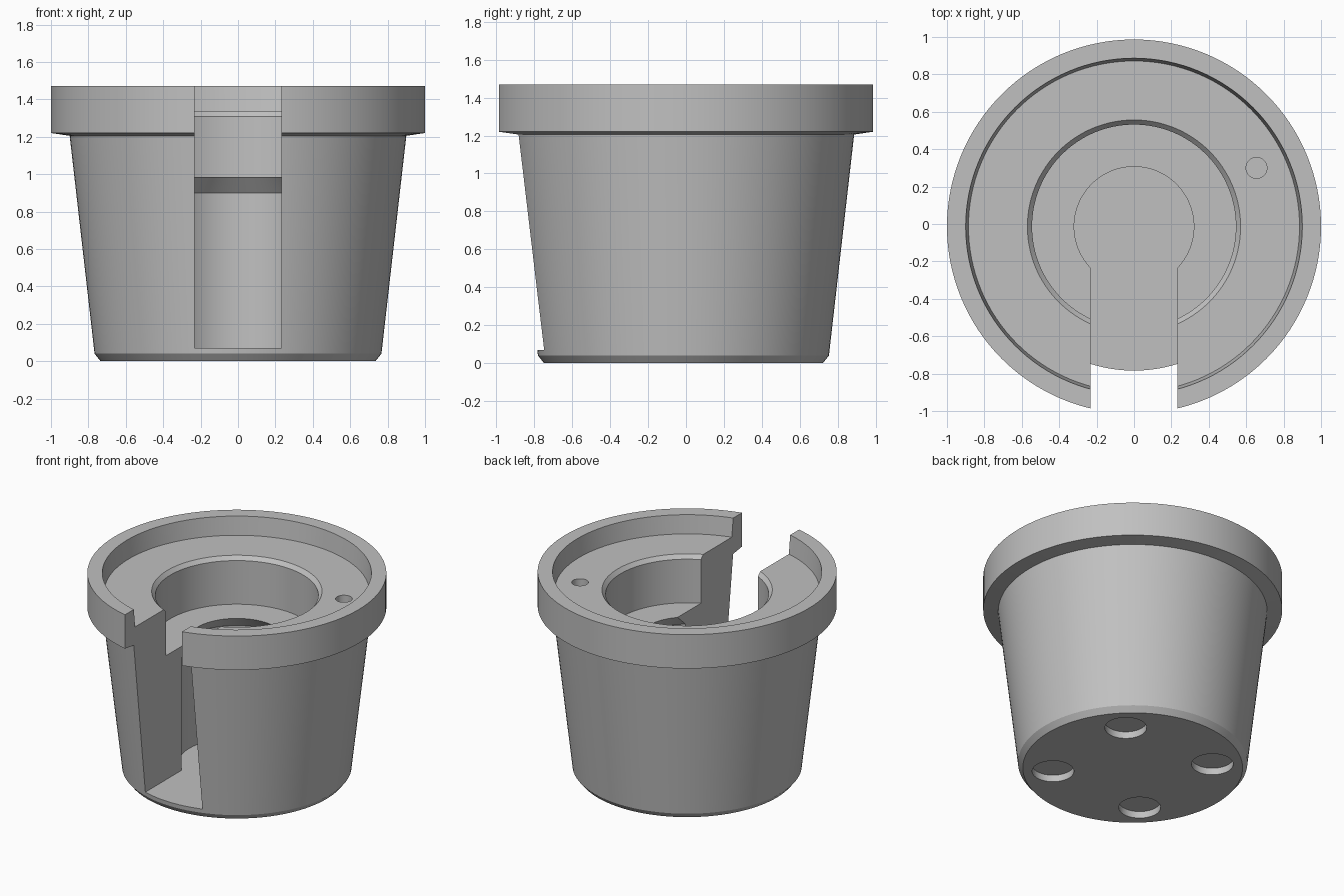
import bpy, bmesh, math
from mathutils import Matrix, Vector

cube = bpy.data.objects.get("Cube")
if cube:
    bpy.data.objects.remove(cube, do_unlink=True)

CENTRE_Y = -0.0135
SEGMENTS = 128

grey = bpy.data.materials.new("plain grey")
grey.use_nodes = True
grey.diffuse_color = (0.53, 0.53, 0.53, 1)
grey.node_tree.nodes["Principled BSDF"].inputs["Base Color"].default_value = grey.diffuse_color


def make_object(name, bm):
    bmesh.ops.recalc_face_normals(bm, faces=bm.faces)
    mesh = bpy.data.meshes.new(name)
    bm.to_mesh(mesh)
    bm.free()
    mesh.materials.append(grey)
    obj = bpy.data.objects.new(name, mesh)
    bpy.context.collection.objects.link(obj)
    return obj


def lathe(name, profile):
    """Revolve an (r, z) profile; its ends lie on the axis."""
    bm = bmesh.new()
    verts = [bm.verts.new((r, 0, z)) for r, z in profile]
    edges = [bm.edges.new(pair) for pair in zip(verts, verts[1:])]
    bmesh.ops.spin(bm, geom=verts + edges, cent=(0, 0, 0), axis=(0, 0, 1),
                   angle=math.tau, steps=SEGMENTS, use_duplicate=False)
    bmesh.ops.remove_doubles(bm, verts=bm.verts, dist=0.0001)
    bmesh.ops.translate(bm, verts=bm.verts, vec=(0, CENTRE_Y, 0))
    return make_object(name, bm)


def cylinder(name, x, y, radius, low, high):
    bm = bmesh.new()
    bmesh.ops.create_cone(bm, cap_ends=True, segments=48, radius1=radius, radius2=radius,
                          depth=high - low,
                          matrix=Matrix.Translation((x, y, (low + high) / 2)))
    return make_object(name, bm)


def box(name, low, high):
    low, high = Vector(low), Vector(high)
    bm = bmesh.new()
    bmesh.ops.create_cube(bm, size=1, matrix=Matrix.Translation((low + high) / 2)
                          @ Matrix.Diagonal((*(high - low), 1)))
    return make_object(name, bm)


def cut(target, cutter):
    cutter.hide_render = True
    mod = target.modifiers.new("cut", "BOOLEAN")
    mod.operation, mod.solver, mod.object = "DIFFERENCE", "EXACT", cutter
    bpy.context.view_layer.objects.active = target
    bpy.ops.object.modifier_apply(modifier=mod.name)
    bpy.data.objects.remove(cutter, do_unlink=True)


# Tapered body with rim, stepped recess, pocket and undercut cavity
body = lathe("holder_body", [
    (0, 0), (0.735, 0), (0.767, 0.04),             # chamfered base
    (0.9, 1.205), (1, 1.22), (1, 1.47),            # tapered wall and rim
    (0.9, 1.47), (0.885, 1.335),                   # top recess
    (0.57, 1.335), (0.545, 1.307), (0.545, 0.985), # pocket
    (0.32, 0.985), (0.39, 0.9), (0.39, 0.07), (0, 0.07),  # cavity
])

# Front slot down to the cavity floor
cut(body, box("slot_cutter", (-0.233, -2, 0.07), (0.233, CENTRE_Y, 2)))

# Small hole in the ledge
cut(body, cylinder("ledge_hole_cutter", 0.655, 0.3, 0.056, 1.2, 1.4))

# Four round foot recesses under the base
for i in range(4):
    angle = math.radians(45 + 90 * i)
    cut(body, cylinder("foot_recess_cutter", 0.535 * math.cos(angle),
                       CENTRE_Y + 0.535 * math.sin(angle), 0.14, -0.1, 0.05))

# Smooth curved walls with crisp edges
bpy.ops.object.select_all(action="DESELECT")
body.select_set(True)
bpy.context.view_layer.objects.active = body
bpy.ops.object.shade_smooth_by_angle(angle=math.radians(25))
